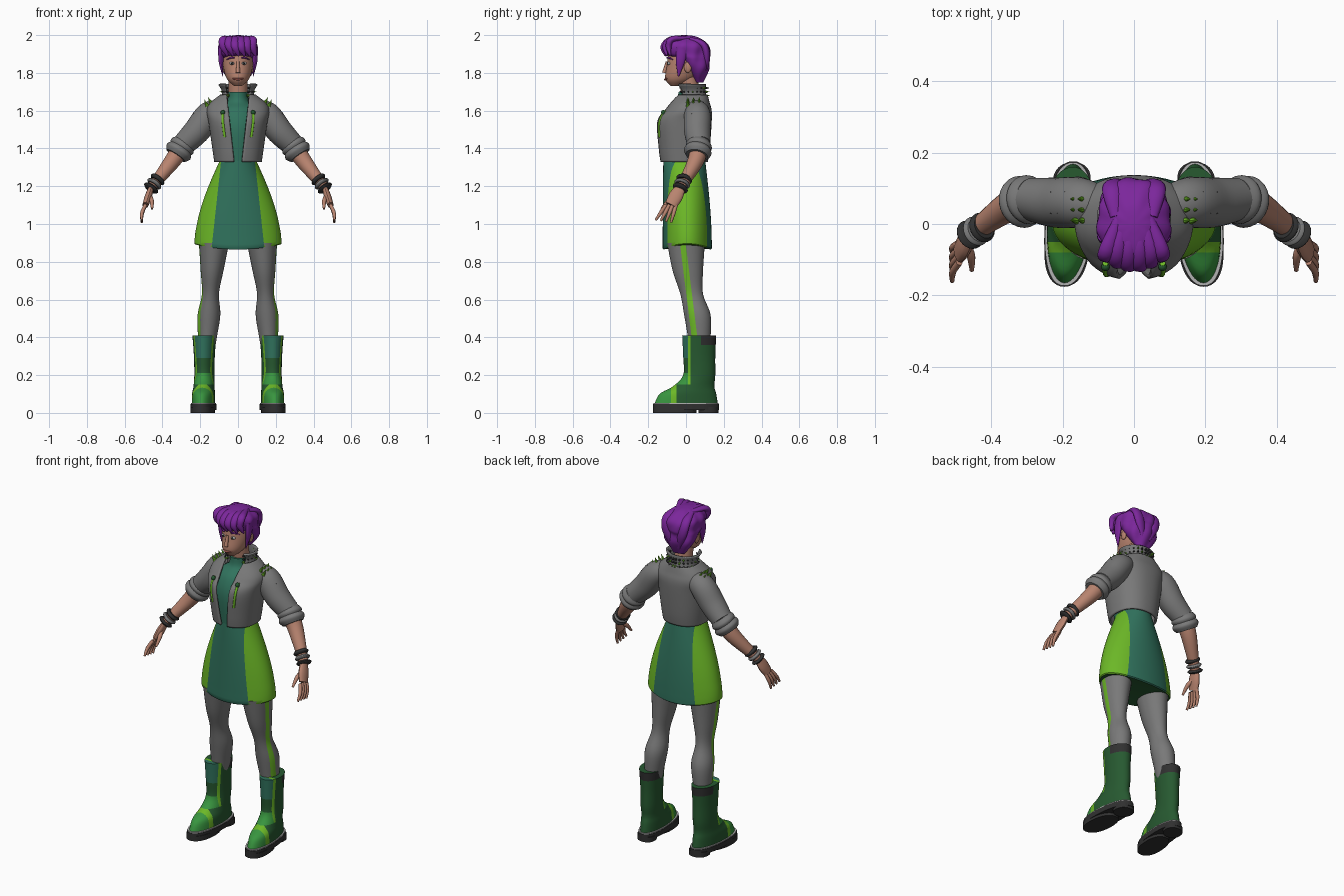
import bpy, bmesh, math
from mathutils import Vector, Matrix

if "Cube" in bpy.data.objects:
    bpy.data.objects.remove(bpy.data.objects["Cube"], do_unlink=True)
X, Y, Z = Vector((1, 0, 0)), Vector((0, 1, 0)), Vector((0, 0, 1))
parts = []

def material(name, *rgb):
    mat = bpy.data.materials.new(name)
    mat.use_nodes = True
    mat.diffuse_color = (*rgb, 1)
    shader = next(node for node in mat.node_tree.nodes if node.type == 'BSDF_PRINCIPLED')
    shader.inputs["Base Color"].default_value = (*rgb, 1)
    return mat

purple = material("purple hair", .2, .02, .33)
grey = material("grey cloth", .19, .19, .19)
teal = material("teal cloth", .03, .17, .11)
lime = material("lime green", .15, .48, .02)
dark = material("dark green rubber", .02, .1, .03)
leaf = material("leaf green rubber", .04, .3, .05)
skin = material("skin", .48, .23, .16)
charcoal = material("charcoal", .03, .03, .03)
pale = material("pale grey", .45, .45, .45)
rose = material("rose lips", .35, .1, .08)

def finish(name, bm, mats, rule=None, mirror=False, shell=0):
    """Turn a bmesh into an object, colouring faces by the rule."""
    bm.normal_update()
    if rule:
        for face in bm.faces:
            face.material_index = mats.index(rule(face.calc_center_median(), face.normal))
    mesh = bpy.data.meshes.new(name)
    bm.to_mesh(mesh)
    bm.free()
    for mat in mats:
        mesh.materials.append(mat)
    ob = bpy.data.objects.new(name, mesh)
    bpy.context.collection.objects.link(ob)
    if shell:
        solid = ob.modifiers.new("Thickness", 'SOLIDIFY')
        solid.thickness, solid.offset = shell, 0
    if mirror:
        ob.modifiers.new("Mirror", 'MIRROR')
    parts.append(ob)

def resample(points, steps):
    """Smooth curve through tuples of any length."""
    out, last = [], len(points) - 1
    for i in range(last):
        four = (points[max(i - 1, 0)], points[i], points[i + 1], points[min(i + 2, last)])
        for t in (s / steps for s in range(steps)):
            out.append([b + t * ((c - a) + t * (2 * a - 5 * b + 4 * c - d) + t * t * (3 * b - a - 3 * c + d)) / 2
                        for a, b, c, d in zip(*four)])
    return out + [list(points[last])]

def loft(name, rings, mats, sides=32, power=2, gap=None, warp=None, cuts=(), **options):
    """Skin rings of (centre, u, v, ru, rv); gap(z) leaves the front open."""
    bm, rows = bmesh.new(), []
    for centre, u, v, ru, rv in rings:
        start = math.asin((gap(centre.z) / ru) ** (power / 2)) if gap else 0
        row = []
        for j in range(sides + 1 if gap else sides):
            angle = start + 2 * (math.pi - start) * j / sides
            s, c = (math.copysign(abs(w) ** (2 / power), w) for w in (math.sin(angle), -math.cos(angle)))
            co = centre + u * ru * s + v * rv * c
            row.append(bm.verts.new(warp(co) if warp else co))
        rows.append(row)
    for low, high in zip(rows, rows[1:]):
        for j in range(sides):
            k = (j + 1) % len(low)
            bm.faces.new((low[j], low[k], high[k], high[j]))
    if not gap:
        bm.faces.new(rows[0][::-1])
        bm.faces.new(rows[-1])
        bmesh.ops.recalc_face_normals(bm, faces=bm.faces[:])
    for point, normal in cuts:
        bmesh.ops.bisect_plane(bm, geom=bm.verts[:] + bm.edges[:] + bm.faces[:], plane_co=point, plane_no=normal)
    finish(name, bm, mats, **options)

def stack(name, profile, mats, steps=5, **options):
    """Level rings from (z, y, half width, half depth)."""
    loft(name, [(Vector((0, y, z)), X, Y, rx, ry) for z, y, rx, ry in resample(profile, steps)], mats, **options)

def limb(name, points, radii, mat, across=Y, flat=1, sides=16, mirror=True):
    """Round or flattened tube that follows a smooth path."""
    path = resample([(*p, r) for p, r in zip(points, radii)], 5)
    centres, rings = [Vector(p[:3]) for p in path], []
    for i, p in enumerate(path):
        ahead = (centres[min(i + 1, len(path) - 1)] - centres[max(i - 1, 0)]).normalized()
        u = across.cross(ahead).normalized()
        rings.append((centres[i], u, ahead.cross(u), p[3], p[3] * flat))
    loft(name, rings, [mat], sides=sides, mirror=mirror)

def band(name, centre, along, radius, mat):
    limb(name, [centre - along, centre, centre + along], [radius * .8, radius, radius * .8], mat, sides=24)

def blob(name, position, size, mat):
    bm = bmesh.new()
    bmesh.ops.create_uvsphere(bm, u_segments=16, v_segments=10, radius=1,
                              matrix=Matrix.Translation(position) @ Matrix.Diagonal((*size, 1)))
    finish(name, bm, [mat], mirror=True)

def spikes(name, spots, radius, height, mat):
    """Small cones from (position, direction) pairs."""
    bm = bmesh.new()
    for position, direction in spots:
        turn = Z.rotation_difference(direction).to_matrix().to_4x4()
        bmesh.ops.create_cone(bm, cap_ends=True, segments=8, radius1=radius, radius2=0, depth=height,
                              matrix=Matrix.Translation(position) @ turn)
    finish(name, bm, [mat], mirror=True)

# Head, neck and face
stack("head", [(1.73, -.06, .02, .02), (1.77, -.03, .06, .08), (1.85, 0, .08, .1), (1.95, 0, .07, .09)], [skin])
stack("neck", [(1.64, .03, .05, .05), (1.8, .01, .05, .05)], [skin])
limb("nose", [(0, -.1, 1.86), (0, -.11, 1.82), (0, -.115, 1.8)], [.007, .01, .012], skin, across=X, mirror=False)
limb("lips", [(-.03, -.1, 1.77), (0, -.11, 1.766), (.03, -.1, 1.77)], [.002, .006, .002], rose,
     across=Z, mirror=False)
limb("eyebrows", [(.02, -.1, 1.88), (.04, -.09, 1.88), (.06, -.07, 1.87)], [.004, .005, .002], purple, across=Z)
blob("eyes", (.03, -.09, 1.85), (.016, .009, .008), pale)
blob("irises", (.03, -.098, 1.85), (.006, .004, .007), charcoal)
blob("ears", (.08, .01, 1.83), (.01, .02, .03), skin)

# Hair with swept ridges and loose locks
def ridges(co):
    swell = 1 + .03 * math.sin(9 * math.atan2(co.x, co.y) + 25 * co.z)
    return Vector((co.x * swell, co.y * swell, co.z))

stack("hair", [(1.75, .07, .04, .02), (1.82, .06, .09, .06), (1.87, .04, .1, .08), (1.9, .01, .1, .12),
               (1.95, 0, .1, .12), (1.99, -.01, .05, .07), (2, -.01, .01, .01)], [purple], sides=72, warp=ridges)
for i in range(6):
    x = (i - 2.5) * .03
    curve = x * x * 5
    limb("fringe_lock", [(x / 2, .03, 1.98), (x, -.07, 1.98), (x, curve - .12, 1.94), (x + .02, curve - .11, 1.89)],
         [.008, .016, .016, .004], purple, across=X, flat=1.4, mirror=False)
limb("sideburns", [(.09, -.02, 1.93), (.09, -.03, 1.86), (.08, -.04, 1.78)], [.03, .024, .003], purple,
     across=X, flat=.5)
limb("back_locks", [(.05, .02, 1.98), (.06, .09, 1.95), (.05, .11, 1.88), (.02, .1, 1.79)],
     [.01, .018, .018, .006], purple, across=X, flat=1.6)

# Skirt with teal centre panels and lime sides
edge, slant, flip = Vector((.14, 0, .87)), Vector((.46, 0, .05)), Matrix.Diagonal((-1, 1, 1))

def skirt_colour(centre, normal):
    if normal.z < -.9:
        return dark
    return teal if (Vector((abs(centre.x), 0, centre.z)) - edge).dot(slant) < 0 else lime

def hem(co):
    return co + Z * max(0, 1 - (co.z - .87) * 8) * co.x ** 2 / 2

skirt = [(.866, .005, .22, .12)]
for i in range(10, -1, -1):
    flare = math.sin(math.pi / 20 * i)
    skirt.append((1.35 - .048 * i, flare / 60 - .01, .09 + .14 * flare, .11 + .02 * flare))
stack("skirt", skirt, [teal, lime, dark], sides=64, steps=2, warp=hem, rule=skirt_colour,
      cuts=[(edge, slant), (flip @ edge, flip @ slant)])
stack("high_neck_top", [(1.33, -.01, .09, .11), (1.5, -.01, .12, .12), (1.6, 0, .11, .1), (1.65, .02, .06, .07),
                        (1.7, .02, .05, .06)], [teal])

# Cropped open jacket, collar, sleeves and rolled cuffs
def opening(z):
    return .02 + (z - 1.33) / 9

stack("jacket", [(1.33, -.01, .12, .12), (1.4, -.01, .13, .13), (1.54, -.01, .15, .14), (1.6, .01, .16, .12),
                 (1.64, .02, .14, .1), (1.68, .03, .09, .08)], [grey], sides=64, power=2.3, gap=opening, shell=.012)
stack("collar", [(1.65, .03, .09, .08), (1.7, .03, .08, .07), (1.74, .02, .1, .08)], [grey], sides=48,
      gap=opening, shell=.01)
elbow, forearm, wrist = Vector((.29, .07, 1.42)), Vector((.35, .05, 1.33)), Vector((.46, -.03, 1.19))
knuckles, fingertips, thumb_tip = Vector((.49, -.08, 1.1)), Vector((.51, -.12, 1.02)), Vector((.455, -.13, 1.08))
limb("sleeves", [(.08, .05, 1.6), (.15, .06, 1.58), (.22, .06, 1.49), elbow], [.05, .07, .07, .06], grey, sides=32)
for i, radius in enumerate((.07, .074)):
    band("cuff", elbow.lerp(forearm, .1 + i * .3), (forearm - elbow) * .25, radius, grey)
limb("zippers", [(.08, -.11, 1.6), (.08, -.14, 1.54), (.07, -.14, 1.46)], [.008, .007, .007], lime, across=X)
blob("zipper_pulls", (.08, -.12, 1.59), (.012, .012, .014), dark)
spikes("shoulder_spikes", [(Vector((.15 + .02 * i, .01 + .03 * j, 1.655 - .014 * i)), X / 2 + Z)
                           for i in range(2) for j in range(3)], .011, .04, lime)
spikes("shoulder_studs", [(Vector((.19 + .02 * i, .03 + .02 * j, 1.62 - .02 * i)), X + Z)
                          for i in range(3) for j in range(4)], .006, .016, charcoal)
studs = []
for i in range(27):
    outward = Matrix.Rotation(.8 + i % 9 * .28, 3, 'Z') @ -Y
    studs.append((outward * .085 + Vector((0, .03, 1.68 + .02 * (i // 9))), outward))
spikes("collar_studs", studs, .007, .02, charcoal)
spikes("collar_points", studs[::4], .008, .03, lime)

# Forearms, bracelets and hands
limb("arms", [elbow, forearm, wrist], [.05, .043, .025], skin, sides=24)
for i, mat in enumerate((charcoal, grey, charcoal)):
    tilt = (Z - X) * (i - 1) / 10
    band("bracelet", wrist.lerp(elbow, i * .1), ((elbow - wrist).normalized() + tilt) * .01, .043, mat)
limb("palms", [wrist, wrist.lerp(knuckles, .5), knuckles], [.014, .019, .016], skin, flat=2)
for i in range(4):
    spread = Y * (i - 1.5) * .018
    root, tip = knuckles + spread, fingertips + spread * 1.5 - Z * i * .004
    limb("fingers", [root, root.lerp(tip, .5) + X * .008, tip], [.01, .01, .006], skin, sides=10)
limb("thumbs", [wrist.lerp(knuckles, .4), wrist.lerp(thumb_tip, .6), thumb_tip], [.012, .012, .006], skin, sides=10)

# Tights with a lime stripe down the outer side
def lean(co):
    return co + X * (.19 - .07 * co.z)

def stripe(centre, normal):
    return lime if abs(centre.y + centre.z / 8 - .095) < .015 and normal.x > .2 else grey

stack("legs", [(.3, .07, .04, .05), (.4, .07, .05, .06), (.52, .06, .06, .07), (.63, .03, .045, .06),
               (.75, .01, .06, .08), (.9, 0, .08, .1)], [grey, lime], warp=lean, rule=stripe, mirror=True,
      cuts=[(Y * (.095 + offset), Y + Z / 8) for offset in (-.015, .015)])

# Rubber boots with coloured patches, soles and heels
toe, instep, front, seam, back = -.08, -.05, .01, .025, .08
ankle, shin, calf, rim = .15, .21, .29, .36

def boot_colour(centre, normal):
    y, z = centre.y, centre.z
    if z > rim and y > back and normal.z < .9:
        return charcoal
    if y < toe or (y < front and ankle < z < shin):
        return leaf
    if y < front and z > calf:
        return teal
    return lime if (y < instep and z < ankle) or (front < y < seam and z > ankle) else dark

def turnout(co):
    return co + X * (.183 - .07 * co.y)

stack("boots", [(.04, 0, .06, .17), (.1, .01, .06, .15), (.14, .04, .055, .11), (.2, .07, .053, .085),
                (.3, .07, .055, .085), (.41, .07, .063, .09)], [dark, leaf, teal, lime, charcoal], sides=48,
      warp=turnout, rule=boot_colour, mirror=True, cuts=[(Y * y, Y) for y in (toe, instep, front, seam, back)]
      + [(Z * z, Z) for z in (ankle, shin, calf, rim)])
for name, y, bottom, top, width, depth, mat in (
        ("boot_welts", 0, .044, .052, .065, .173, pale), ("boot_soles", 0, .016, .046, .067, .176, charcoal),
        ("sole_pads", -.06, 0, .03, .063, .115, charcoal), ("heels", .12, 0, .03, .053, .053, charcoal)):
    stack(name, [(bottom, y, width, depth), (top, y, width, depth)], [mat], steps=1, sides=48, power=2.3,
          warp=turnout, mirror=True)

# Smooth shading with sharp creases
bpy.ops.object.select_all(action='DESELECT')
for ob in parts:
    ob.select_set(True)
bpy.context.view_layer.objects.active = parts[0]
bpy.ops.object.shade_smooth_by_angle(angle=math.radians(40))
